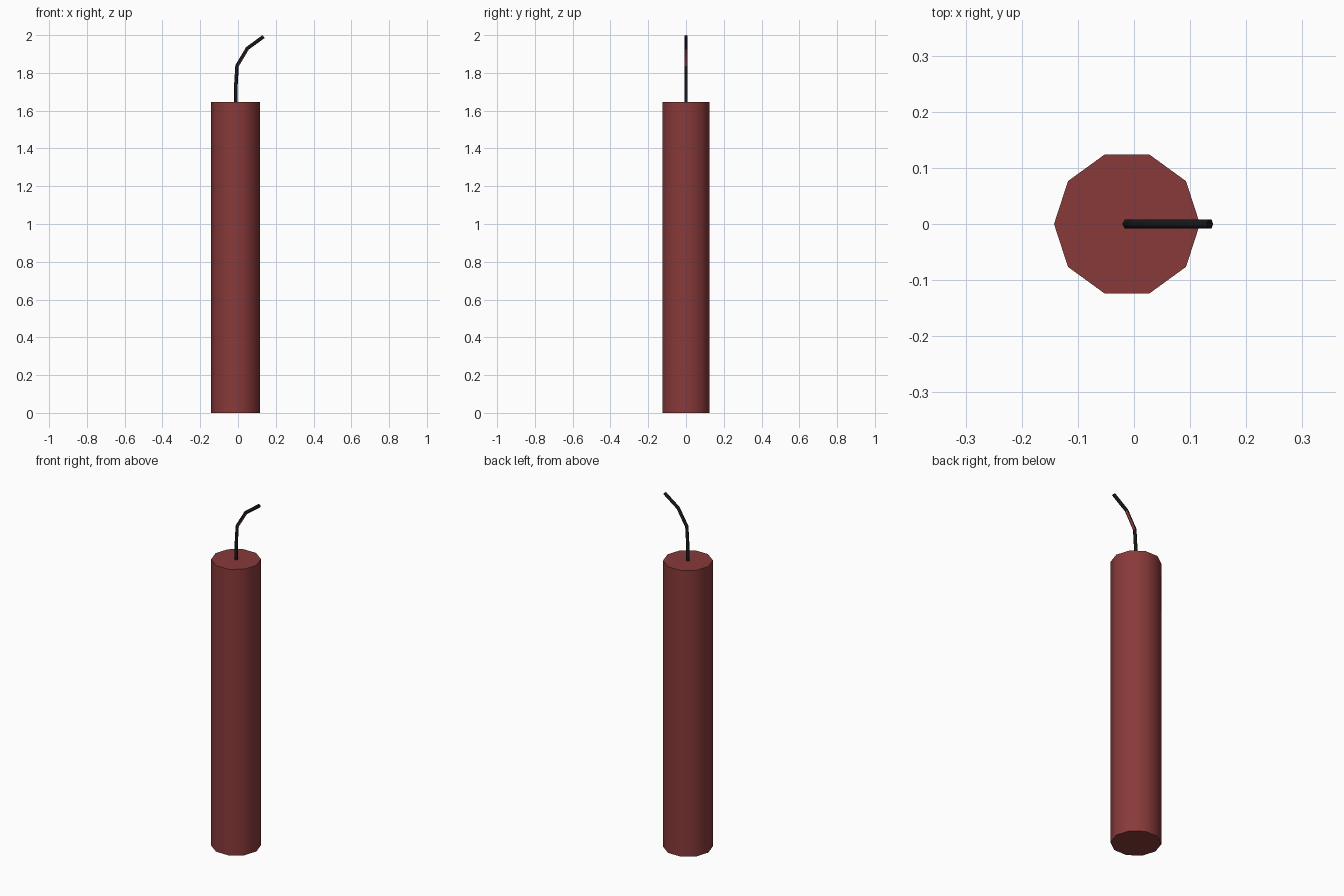
import bpy, bmesh, math
from mathutils import Vector

if "Cube" in bpy.data.objects:
    bpy.data.objects.remove(bpy.data.objects["Cube"])


def material(name, rgb):
    m = bpy.data.materials.new(name)
    m.diffuse_color = (*rgb, 1)
    m.use_nodes = True
    m.node_tree.nodes["Principled BSDF"].inputs["Base Color"].default_value = m.diffuse_color
    return m


red = material("dull red", (0.25, 0.042, 0.042))
black = material("near black", (0.009, 0.009, 0.01))


def tube(name, path, radius, sides, mats, angle):
    """Sweep a regular polygon along a path in the xz plane, with capped ends."""
    pts = [Vector((x, 0, z)) for x, z in path]
    bm = bmesh.new()
    rings = []
    for i, p in enumerate(pts):
        before = (p - pts[i - 1]).normalized() if i else Vector()
        after = (pts[i + 1] - p).normalized() if i < len(pts) - 1 else Vector()
        t = (before + after).normalized()
        side = Vector((t.z, 0, -t.x))
        angles = [2 * math.pi * k / sides for k in range(sides)]
        rings.append([bm.verts.new(p + radius * (side * math.cos(a) + Vector((0, math.sin(a), 0))))
                      for a in angles])
    for a, b in zip(rings, rings[1:]):
        for k in range(sides):
            n = (k + 1) % sides
            bm.faces.new((a[k], a[n], b[n], b[k]))
    bm.faces.new(rings[0][::-1])
    bm.faces.new(rings[-1])
    bmesh.ops.recalc_face_normals(bm, faces=bm.faces[:])
    mesh = bpy.data.meshes.new(name)
    bm.to_mesh(mesh)
    bm.free()
    for m in mats:
        mesh.materials.append(m)
    ob = bpy.data.objects.new(name, mesh)
    bpy.context.collection.objects.link(ob)
    bpy.ops.object.select_all(action='DESELECT')
    bpy.context.view_layer.objects.active = ob
    ob.select_set(True)
    bpy.ops.object.shade_smooth_by_angle(angle=math.radians(angle))
    return ob


# ten-sided stick
tube("stick_body", [(-0.0125, 0), (-0.0125, 1.645)], 0.13, 10, [red], 50)

# bent six-sided fuse
fuse = tube("fuse", [(-0.0115, 1.63), (-0.0115, 1.73), (-0.005, 1.838),
                     (0.05, 1.93), (0.1355, 1.9924)], 0.0095, 6, [black, red], 65)

# red underside on the middle bend of the fuse
for f in fuse.data.polygons:
    if 1.86 < f.center.z < 1.91 and f.normal.x > 0.3 and f.normal.z < -0.1:
        f.material_index = 1
